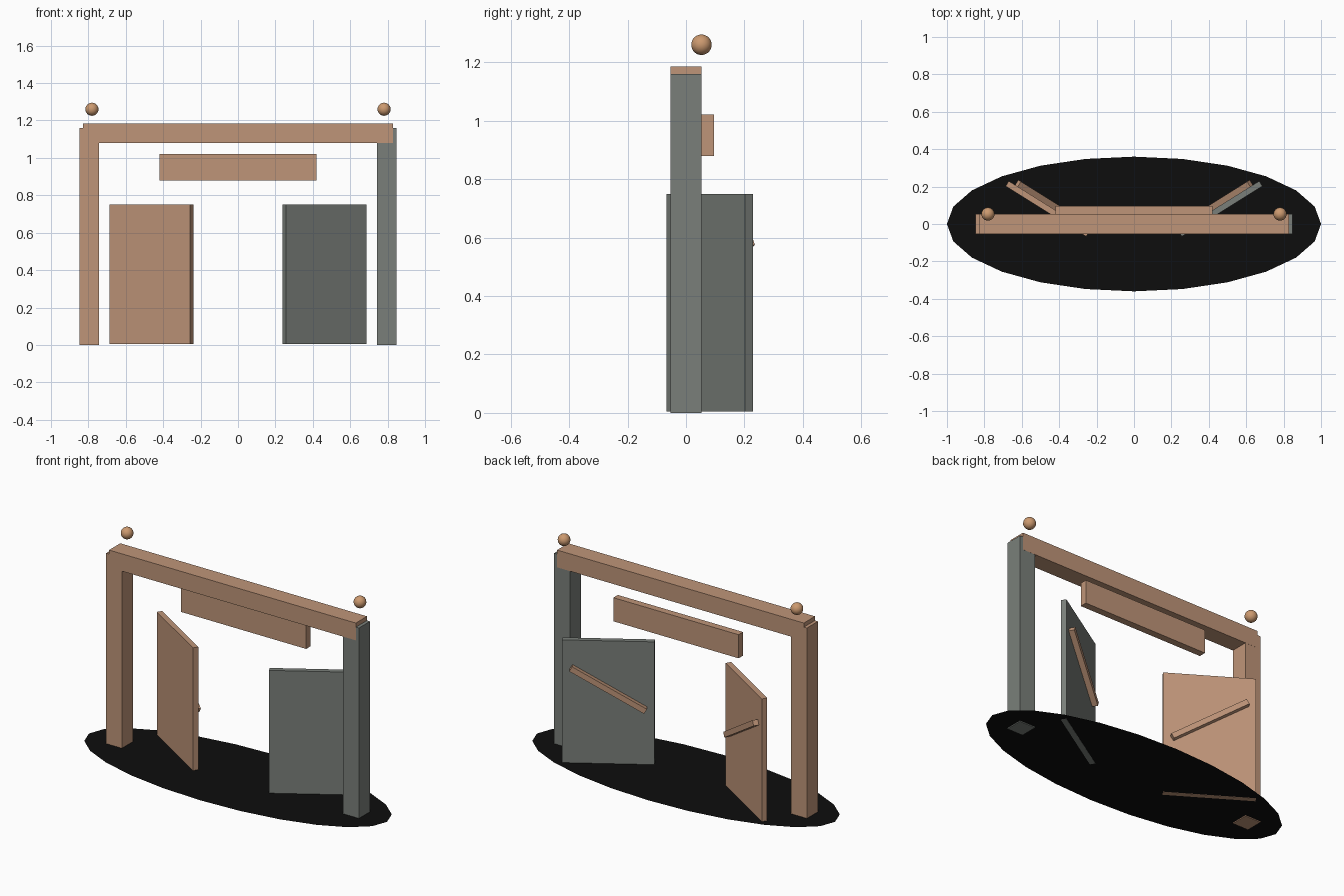
import bpy
import math
from mathutils import Matrix, Vector

cube = bpy.data.objects.get("Cube")
if cube:
    bpy.data.objects.remove(cube, do_unlink=True)


def make_material(name, rgb):
    mat = bpy.data.materials.new(name)
    mat.use_nodes = True
    colour = (*rgb, 1.0)
    mat.diffuse_color = colour
    bsdf = mat.node_tree.nodes["Principled BSDF"]
    bsdf.inputs["Base Color"].default_value = colour
    bsdf.inputs["Roughness"].default_value = 0.7
    return mat


tan = make_material("tan_wood", (0.52, 0.30, 0.19))
grey = make_material("stone_grey", (0.195, 0.213, 0.195))
copper = make_material("copper", (0.60, 0.32, 0.16))
black = make_material("black_ground", (0.004, 0.004, 0.004))


def finish(name, mat):
    obj = bpy.context.object
    obj.name = name
    obj.data.name = name
    obj.data.materials.append(mat)
    return obj


def box(name, size, centre, mat, rotation=Matrix()):
    bpy.ops.mesh.primitive_cube_add(size=1)
    obj = finish(name, mat)
    obj.data.transform(Matrix.Diagonal((*size, 1.0)))
    obj.matrix_world = Matrix.Translation(centre) @ rotation
    return obj


# Oval ground plate
bpy.ops.mesh.primitive_circle_add(vertices=24, radius=1, fill_type='NGON')
plate = finish("ground_plate", black)
plate.data.transform(Matrix.Rotation(math.pi / 2, 4, 'Z'))
plate.data.transform(Matrix.Diagonal((1, 0.36, 1, 1)))
plate.location.z = 0.006

# Lintel and hanging panel
box("top_beam", (1.655, 0.107, 0.105), (0, 0, 1.1325), tan)
box("hanging_panel", (0.84, 0.043, 0.143), (0, 0.0745, 0.95), tan)

swing = math.radians(32)
tilt = math.radians(31)
door_thick = 0.032
bar_thick = 0.032

for label, side, mat in (("left", 1, grey), ("right", -1, tan)):
    # Post with floating ball above
    box(label + "_post", (0.106, 0.106, 1.16), (side * 0.795, 0, 0.58), mat)
    bpy.ops.mesh.primitive_uv_sphere_add(segments=24, ring_count=16, radius=0.035,
                                         location=(side * 0.781, 0.053, 1.26))
    finish(label + "_ball", copper)
    bpy.ops.object.shade_smooth()

    # Open door leaf
    turn = Matrix.Rotation(side * swing, 4, 'Z')
    centre = Vector((side * 0.4625, 0.0815, 0.3775))
    box(label + "_door", (0.508, door_thick, 0.745), centre, mat, turn)

    # Slanted bar on the back of the door
    offset = turn @ Vector((0, (door_thick + bar_thick) / 2, 0.0875))
    slant = turn @ Matrix.Rotation(-side * tilt, 4, 'Y')
    box(label + "_door_bar", (0.48, bar_thick, 0.032), centre + offset, tan, slant)
